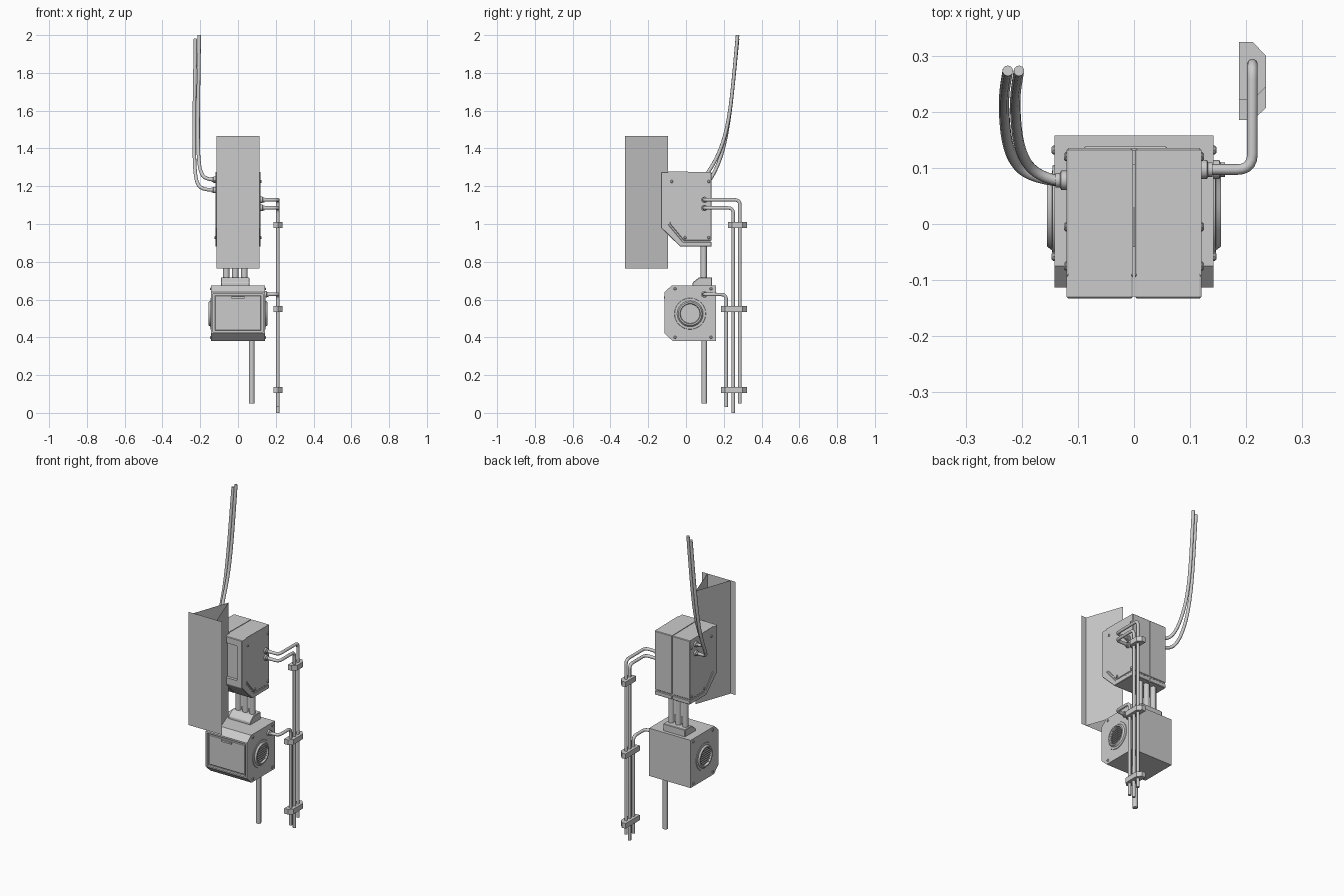
import bpy, bmesh, math
from mathutils import Vector, Matrix

if "Cube" in bpy.data.objects:
    bpy.data.objects.remove(bpy.data.objects["Cube"], do_unlink=True)

grey = bpy.data.materials.new("plain grey")
grey.use_nodes = True
grey.diffuse_color = (0.6, 0.6, 0.6, 1)
grey.node_tree.nodes["Principled BSDF"].inputs["Base Color"].default_value = (0.6, 0.6, 0.6, 1)


def activate(ob):
    bpy.ops.object.select_all(action='DESELECT')
    ob.select_set(True)
    bpy.context.view_layer.objects.active = ob


def finish(name, bm, smooth=False):
    bmesh.ops.recalc_face_normals(bm, faces=bm.faces)
    me = bpy.data.meshes.new(name)
    bm.to_mesh(me)
    bm.free()
    me.materials.append(grey)
    ob = bpy.data.objects.new(name, me)
    bpy.context.collection.objects.link(ob)
    if smooth:
        activate(ob)
        bpy.ops.object.shade_smooth_by_angle(angle=math.radians(35))
    return ob


def add_prism(bm, profile, x0, x1):
    """Side profile of (y, z) points drawn out along x."""
    a = [bm.verts.new((x0, y, z)) for y, z in profile]
    b = [bm.verts.new((x1, y, z)) for y, z in profile]
    bm.faces.new(a)
    bm.faces.new(b[::-1])
    n = len(a)
    for i in range(n):
        j = (i + 1) % n
        bm.faces.new((a[i], b[i], b[j], a[j]))


def prism(name, profile, *spans):
    bm = bmesh.new()
    for x0, x1 in spans:
        add_prism(bm, profile, x0, x1)
    return finish(name, bm)


def box(name, x0, x1, y0, y1, z0, z1):
    return prism(name, [(y0, z0), (y1, z0), (y1, z1), (y0, z1)], (x0, x1))


def bevel(ob, width, segments=1):
    m = ob.modifiers.new("soft edges", 'BEVEL')
    m.width, m.segments, m.limit_method = width, segments, 'ANGLE'
    activate(ob)
    bpy.ops.object.modifier_apply(modifier=m.name)


def cut(cutter, *targets):
    cutter.hide_render = True
    for ob in targets:
        m = ob.modifiers.new("cut", 'BOOLEAN')
        m.operation, m.solver, m.object = 'DIFFERENCE', 'EXACT', cutter
        activate(ob)
        bpy.ops.object.modifier_apply(modifier=m.name)
    bpy.data.objects.remove(cutter, do_unlink=True)


def lathe_x(name, profile, pos, side=1, steps=24):
    """(radius, height) profile turned around the x axis."""
    bm = bmesh.new()
    vs = [bm.verts.new((side * h, r, 0)) for r, h in profile]
    es = [bm.edges.new(p) for p in zip(vs, vs[1:])]
    bmesh.ops.spin(bm, geom=vs + es, cent=(0, 0, 0), axis=(1, 0, 0),
                   angle=2 * math.pi, steps=steps)
    bmesh.ops.remove_doubles(bm, verts=bm.verts, dist=1e-5)
    bmesh.ops.translate(bm, verts=bm.verts, vec=pos)
    return finish(name, bm, True)


def rounded(points, radius):
    pts = [Vector(p) for p in points]
    out = [pts[0]]
    for a, p, b in zip(pts, pts[1:], pts[2:]):
        s, e = p + (a - p).normalized() * radius, p + (b - p).normalized() * radius
        for i in range(6):
            t = i / 5
            out.append(s * (1 - t) ** 2 + p * 2 * t * (1 - t) + e * t * t)
    return out + [pts[-1]]


def tube(name, points, radius, fillet=0.0, nurbs=False):
    pts = rounded(points, fillet) if fillet else points
    cu = bpy.data.curves.new(name, 'CURVE')
    cu.dimensions, cu.bevel_depth, cu.bevel_resolution = '3D', radius, 3
    cu.use_fill_caps, cu.resolution_u = True, 6
    sp = cu.splines.new('NURBS' if nurbs else 'POLY')
    sp.points.add(len(pts) - 1)
    for sp_pt, p in zip(sp.points, pts):
        sp_pt.co = (*p, 1)
    if nurbs:
        sp.order_u, sp.use_endpoint_u = 4, True
    cu.materials.append(grey)
    ob = bpy.data.objects.new(name, cu)
    bpy.context.collection.objects.link(ob)
    activate(ob)
    bpy.ops.object.convert(target='MESH')
    bpy.ops.object.shade_smooth_by_angle(angle=math.radians(50))


def screws(name, x, spots):
    for side in (-1, 1):
        for y, z in spots:
            lathe_x(name, [(0.008, 0), (0.008, 0.004), (0.005, 0.007), (0, 0.007)],
                    (side * x, y, z), side, 8)


# Folded sheet in front: flat plate with a vee behind it
bm = bmesh.new()
for (xa, ya), (xb, yb) in [((-0.115, -0.322), (0.115, -0.322)),
                           ((-0.08, -0.322), (0, -0.095)), ((0, -0.095), (0.08, -0.322))]:
    bm.faces.new([bm.verts.new(c) for c in
                  ((xa, ya, 0.765), (xb, yb, 0.765), (xb, yb, 1.465), (xa, ya, 1.465))])
finish("folded_shield", bm)

# Upper housing: two halves, a door wrapped round the front and base, and a core
halves = ((-0.12, -0.002), (0.002, 0.12))
outer = [(0.135, 1.275), (-0.133, 1.275), (-0.133, 0.98), (-0.03, 0.88), (0.135, 0.88)]
upper = prism("upper_housing", [(0.135, 1.275), (-0.085, 1.275), (-0.085, 1.0),
                                (-0.012, 0.912), (0.135, 0.912)], *halves)
door = prism("upper_door", outer + [(0.135, 0.906), (-0.016, 0.906),
                                    (-0.092, 0.997), (-0.092, 1.275)], *halves)
core = prism("upper_core", [(y * 0.97, 1.08 + (z - 1.08) * 0.98) for y, z in outer],
             (-0.116, 0.116))
bevel(upper, 0.003)
bevel(door, 0.003)
cut(prism("top_cutter", [(-0.04, 1.3), (-0.04, 1.225), (0.03, 1.262), (0.105, 1.262),
                         (0.105, 1.3)], (-0.08, 0.08)), upper, core)
cut(box("front_cutter", -0.085, 0.085, -0.2, -0.115, 1.02, 1.235), door, core)
screws("upper_screw", 0.118, [(-0.075, 1.225), (0.12, 1.225), (0.12, 0.928), (-0.005, 0.928)])

# Lower housing with a recessed front door
lower = prism("lower_housing", [(0.158, 0.38), (0.158, 0.675), (-0.075, 0.675),
                                (-0.113, 0.64), (-0.113, 0.42), (-0.07, 0.38)],
              (-0.142, 0.142))
cut(box("door_cutter", -0.132, 0.132, -0.2, -0.098, 0.428, 0.63), lower)
bevel(box("lower_door", -0.123, 0.123, -0.108, -0.09, 0.437, 0.621), 0.003)
box("door_latch", -0.035, 0.035, -0.117, -0.1, 0.605, 0.616)
screws("lower_screw", 0.14, [(y, z) for y in (-0.058, 0.132) for z in (0.4, 0.657)])

# Round vents with slats on both sides
for side in (-1, 1):
    centre = (side * 0.14, 0.022, 0.525)
    lathe_x("vent_ring", [(0.084, 0), (0.082, 0.005), (0.069, 0.006), (0.062, 0.015),
                          (0.054, 0.015), (0.051, 0.003), (0, 0.003)], centre, side, 32)
    for i in range(-3, 4):
        dz = i * 0.013
        half = math.sqrt(0.051 ** 2 - dz ** 2)
        xs = sorted((side * 0.142, side * 0.149))
        box("vent_slat", *xs, 0.022 - half, 0.022 + half, 0.523 + dz, 0.528 + dz)

# Joint between housings, and the drop tube below
collar = prism("joint_collar", [(0.035, 0.67), (0.138, 0.67), (0.138, 0.718),
                                (0.07, 0.718), (0.035, 0.69)], (-0.09, 0.06))
bevel(collar, 0.003)
for x in (-0.062, -0.014, 0.034):
    tube("joint_pipe", [(x, 0.094, 0.7), (x, 0.094, 0.9)], 0.017)
tube("drop_tube", [(0.073, 0.097, 0.05), (0.073, 0.097, 0.4)], 0.015)


def fitting(pos, side):
    lathe_x("cable_fitting", [(0.017, 0), (0.017, 0.012), (0.013, 0.014),
                              (0.013, 0.022), (0, 0.022)], pos, side, 12)


# Conduits down the side: start x, start z, drop y, end z
for x, z, y, end in [(0.118, 1.128, 0.285, 0.05), (0.118, 1.085, 0.25, 0.0),
                     (0.14, 0.627, 0.213, 0.03)]:
    fitting((x, 0.097, z), 1)
    tube("conduit", [(x, 0.097, z), (0.211, 0.097, z), (0.211, y, z), (0.211, y, end)],
         0.0095, fillet=0.028)

# Clamps: chamfered blocks
for z, back in [(0.995, 0.222), (0.55, 0.185), (0.12, 0.185)]:
    bm = bmesh.new()
    ring = [(0.187, back), (0.212, back), (0.235, back + 0.022),
            (0.235, 0.3), (0.212, 0.324), (0.187, 0.324)]
    base = bm.faces.new([bm.verts.new((x, y, z - 0.016)) for x, y in ring])
    ext = bmesh.ops.extrude_face_region(bm, geom=[base], use_keep_orig=True)
    bmesh.ops.translate(bm, vec=(0, 0, 0.032),
                        verts=[v for v in ext["geom"] if isinstance(v, bmesh.types.BMVert)])
    finish("conduit_clamp", bm)

# Two hoses rising from the other side
for z, dx, top in [(1.235, 0.0, 2.0), (1.18, -0.02, 1.98)]:
    fitting((-0.118, 0.078, z), -1)
    tube("hose", [(-0.12, 0.075, z), (-0.165 + dx, 0.08, z), (-0.203 + dx, 0.11, z + 0.02),
                  (-0.212 + dx, 0.19, z + 0.16), (-0.212 + dx, 0.235, 1.58),
                  (-0.208 + dx, 0.255, 1.8), (-0.205 + dx, 0.273, top)], 0.0095, nurbs=True)
